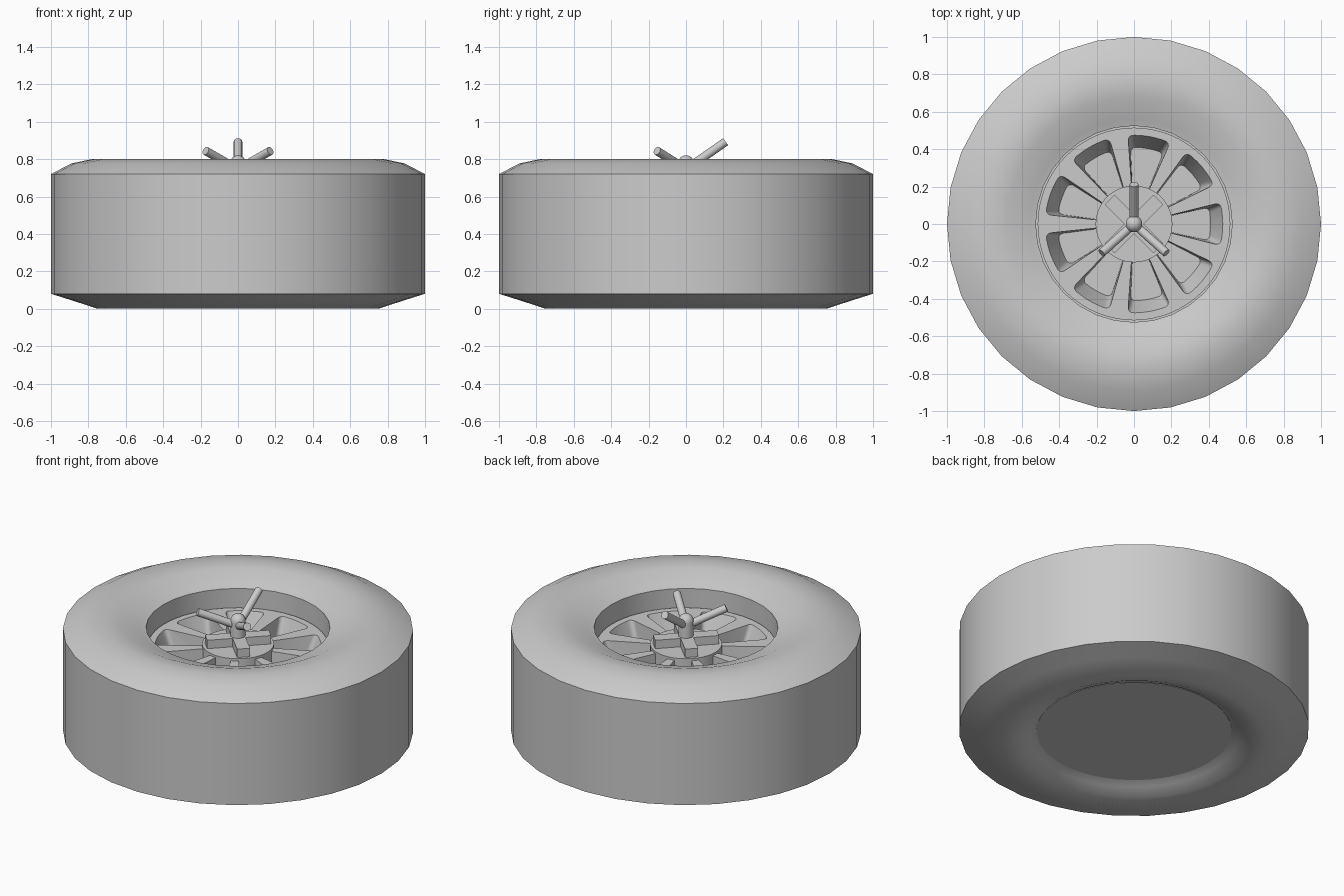
import bpy, bmesh, math
from mathutils import Vector

cube = bpy.data.objects.get("Cube")
if cube:
    bpy.data.objects.remove(cube, do_unlink=True)

GREY = (0.6, 0.6, 0.6, 1)
grey = bpy.data.materials.new("plain grey")
grey.use_nodes = True
grey.diffuse_color = GREY
grey.node_tree.nodes["Principled BSDF"].inputs["Base Color"].default_value = GREY


def finish(name, bm, angle=40):
    bmesh.ops.recalc_face_normals(bm, faces=bm.faces)
    mesh = bpy.data.meshes.new(name)
    bm.to_mesh(mesh)
    bm.free()
    mesh.materials.append(grey)
    ob = bpy.data.objects.new(name, mesh)
    bpy.context.collection.objects.link(ob)
    smooth(ob, angle)
    return ob


def smooth(ob, angle):
    bpy.ops.object.select_all(action='DESELECT')
    bpy.context.view_layer.objects.active = ob
    ob.select_set(True)
    bpy.ops.object.shade_smooth_by_angle(angle=math.radians(angle))


def polar(r, a, z):
    return Vector((r * math.cos(a), r * math.sin(a), z))


def lathe(name, profile, sides, angle=40, closed=True):
    """Turn a radius/height profile around z; ends at radius 0 are merged."""
    bm = bmesh.new()
    rings = [[bm.verts.new(polar(r, math.tau * i / sides, z)) for i in range(sides)]
             for r, z in profile]
    pairs = list(zip(rings, rings[1:]))
    if closed:
        pairs.append((rings[-1], rings[0]))
    for low, high in pairs:
        for i in range(sides):
            j = (i + 1) % sides
            bm.faces.new((low[i], low[j], high[j], high[i]))
    bmesh.ops.remove_doubles(bm, verts=bm.verts, dist=1e-5)
    return finish(name, bm, angle)


def drum(name, radius, z0, z1, sides=64):
    return lathe(name, [(0, z0), (radius, z0), (radius, z1), (0, z1)], sides, closed=False)


def rod(name, start, end, radius):
    start, end = Vector(start), Vector(end)
    axis = end - start
    bm = bmesh.new()
    bmesh.ops.create_cone(bm, cap_ends=True, segments=16, radius1=radius,
                          radius2=radius, depth=axis.length)
    bm.transform(axis.to_track_quat('Z', 'Y').to_matrix().to_4x4())
    bmesh.ops.translate(bm, verts=bm.verts, vec=(start + end) / 2)
    return finish(name, bm)


# Tyre with sloped shoulders and a shallow dish on both faces
lathe("tyre", [(0.54, 0.075), (0.6, 0.04), (0.67, 0.01), (0.75, 0), (0.88, 0.042),
               (1, 0.08), (1, 0.72), (0.89, 0.777), (0.78, 0.8), (0.68, 0.793),
               (0.56, 0.745), (0.525, 0.735), (0.525, 0.6),
               (0.49, 0.6), (0.49, 0.075)], 32, angle=50)

# Flat back plate closing the underside
drum("back_plate", 0.557, 0.062, 0.12)

# Wheel face
FACE = 0.618
wheel = drum("wheel", 0.515, 0.1, FACE)

# Nine tapered, rounded windows between the spokes
WINDOWS = 9
bm = bmesh.new()
for k in range(WINDOWS):
    mid = math.tau * k / WINDOWS
    loops = []
    for outer, half, z in ((0.41, 12.5, FACE - 0.155), (0.481, 14, FACE + 0.015)):
        half = math.radians(half)
        steps = [half * (s / 3 - 1) for s in range(7)]
        pts = [polar(outer, mid + a, z) for a in steps]
        pts += [polar(0.18, mid + half, z), polar(0.18, mid - half, z)]
        loops.append([bm.verts.new(p) for p in pts])
    low, high = loops
    n = len(low)
    bm.faces.new(low)
    bm.faces.new(high)
    for i in range(n):
        bm.faces.new((low[i], low[(i + 1) % n], high[(i + 1) % n], high[i]))
    corners = [bm.edges.get((low[i], high[i])) for i in (0, 6)]
    bmesh.ops.bevel(bm, geom=corners, offset=0.025, segments=4, profile=0.5,
                    affect='EDGES', clamp_overlap=True)
cutter = finish("window_cutter", bm)
cutter.hide_render = True
cut = wheel.modifiers.new("windows", 'BOOLEAN')
cut.operation = 'DIFFERENCE'
cut.solver = 'EXACT'
cut.object = cutter
bpy.context.view_layer.objects.active = wheel
bpy.ops.object.modifier_apply(modifier=cut.name)
bpy.data.objects.remove(cutter, do_unlink=True)
smooth(wheel, 30)

# Hub disc
drum("hub", 0.205, 0.5, 0.632)

# Crossed bars on the hub
for name, turn in (("cross_bar_a", 45), ("cross_bar_b", 135)):
    bm = bmesh.new()
    bmesh.ops.create_cube(bm, size=1)
    bmesh.ops.scale(bm, verts=bm.verts, vec=(0.37, 0.075, 0.07))
    bmesh.ops.translate(bm, verts=bm.verts, vec=(0, 0, 0.65))
    ob = finish(name, bm, 20)
    ob.rotation_euler.z = math.radians(turn)

# Domed centre post
R = 0.044
dome = [(R * math.cos(t), 0.776 + R * math.sin(t))
        for t in (math.pi / 2 * i / 8 for i in range(8))]
lathe("centre_post", [(0, 0.62), (R, 0.62)] + dome + [(0, 0.82)], 32, closed=False)

# Three slanted arms, the rear one longest
TOP = (0, 0, 0.745)
rod("rear_arm", TOP, (0, 0.212, 0.893), 0.023)
for side, x in (("left", 0.173), ("right", -0.173)):
    rod(side + "_arm", TOP, (x, -0.155, 0.844), 0.023)
